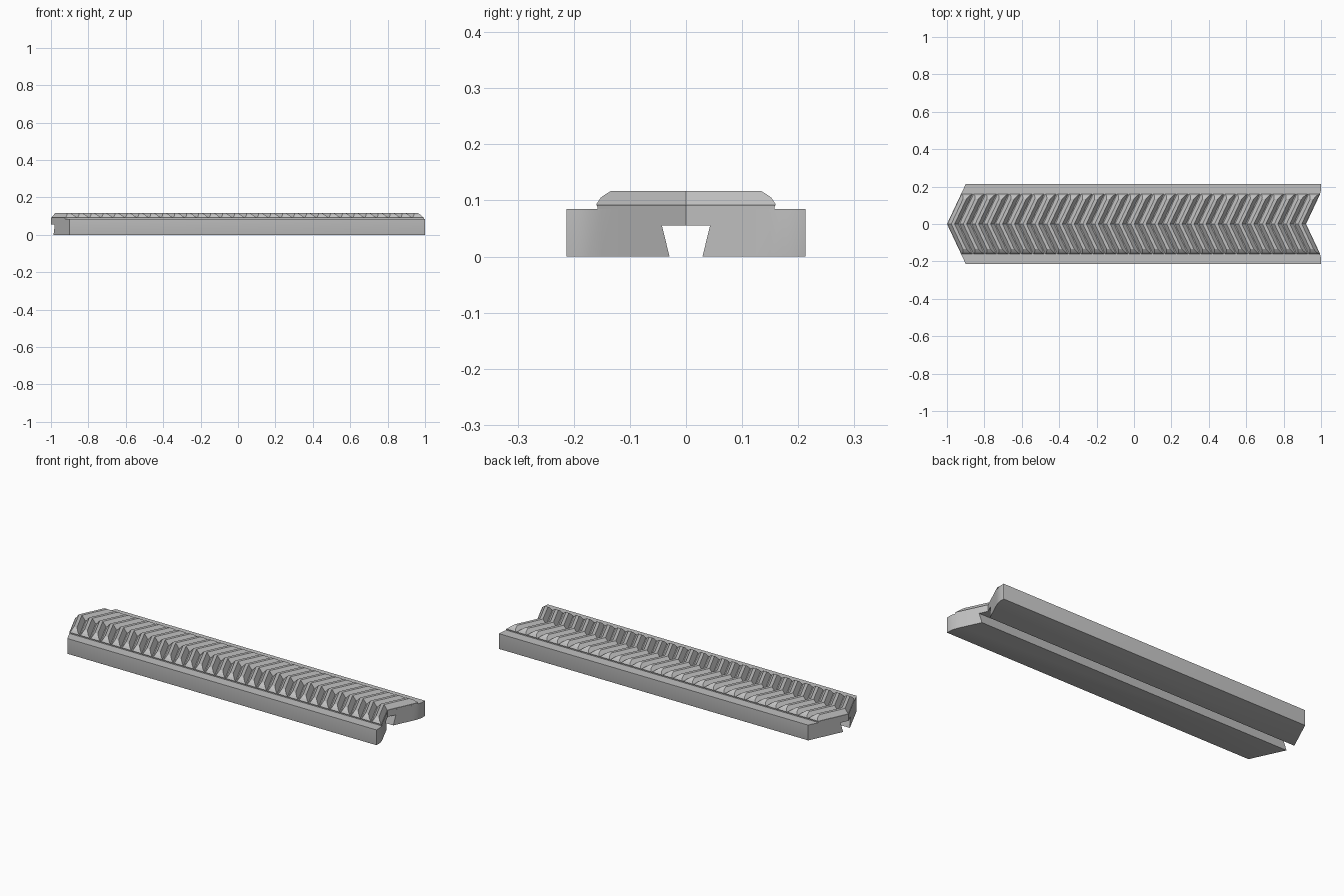
import bpy
import bmesh

cube = bpy.data.objects.get("Cube")
if cube:
    bpy.data.objects.remove(cube, do_unlink=True)

SLOPE = 0.47          # chevron sweep: x shift per unit of |y|
HALF_WIDTH = 0.213
BODY_TOP = 0.085
TEETH = 30
PITCH = 1.92 / TEETH

grey = bpy.data.materials.new("machined grey")
grey.use_nodes = True
colour = (0.53, 0.53, 0.53, 1)
grey.diffuse_color = colour
grey.node_tree.nodes["Principled BSDF"].inputs["Base Color"].default_value = colour


def finish(name, bm):
    bmesh.ops.recalc_face_normals(bm, faces=bm.faces)
    mesh = bpy.data.meshes.new(name)
    bm.to_mesh(mesh)
    bm.free()
    mesh.materials.append(grey)
    obj = bpy.data.objects.new(name, mesh)
    bpy.context.collection.objects.link(obj)
    return obj


def loft(rings):
    """Join matching closed rings of points into a capped solid."""
    bm = bmesh.new()
    loops = [[bm.verts.new(p) for p in ring] for ring in rings]
    count = len(loops[0])
    for a, b in zip(loops, loops[1:]):
        for i in range(count):
            j = (i + 1) % count
            bm.faces.new((a[i], a[j], b[j], b[i]))
    bm.faces.new(loops[0])
    bm.faces.new(loops[-1])
    return bm


def mirrored(half):
    """Complete a (y, z) half profile across y = 0."""
    return half + [(-y, z) for y, z in reversed(half)]


def bar_along_x(name, profile):
    return finish(name, loft([[(x, y, z) for y, z in profile] for x in (-1.1, 1.1)]))


def apply_boolean(obj, cutter, operation):
    mod = obj.modifiers.new(operation.title(), "BOOLEAN")
    mod.operation = operation
    mod.solver = "EXACT"
    mod.object = cutter
    cutter.hide_render = True
    graph = bpy.context.evaluated_depsgraph_get()
    mesh = bpy.data.meshes.new_from_object(obj.evaluated_get(graph))
    obj.modifiers.clear()
    obj.data = mesh
    bpy.data.objects.remove(cutter, do_unlink=True)


# Chevron body: pointed at one end, notched with soft shoulders at the other
side = [(0.979, 0.125), (0.99, 0.15), (0.998, 0.172), (1, 0.19),
        (1, HALF_WIDTH), (-1 + SLOPE * HALF_WIDTH, HALF_WIDTH)]
outline = [(0.92, 0)] + side + [(-1, 0)] + [(x, -y) for x, y in reversed(side)]
bm = loft([[(x, y, z) for x, y in outline] for z in (0, BODY_TOP)])


def is_rounded(edge):
    a, b = (v.co for v in edge.verts)
    bottom = max(a.z, b.z) < 0.001 and min(abs(a.y), abs(b.y)) > 0.12 and a.y * b.y > 0
    corner = abs(a.z - b.z) > 0.05 and a.x > 0.99 and abs(a.y) > 0.2
    return bottom or corner


bmesh.ops.bevel(bm, geom=[e for e in bm.edges if is_rounded(e)], offset=0.015,
                segments=3, profile=0.5, affect="EDGES", clamp_overlap=True)
body = finish("rail_body", bm)

# Dovetail slot along the underside
slot = bar_along_x("slot_cutter", mirrored([(0.0268, -0.01), (0.043, 0.055)]))
apply_boolean(body, slot, "DIFFERENCE")

# Herringbone rack: a trapezoid tooth profile swept along the chevron
teeth = [(-1, 0.092)]
for i in range(TEETH):
    start = -1 + i * PITCH
    teeth += [(start + 0.003, 0.092), (start + 0.023, 0.117),
              (start + PITCH - 0.023, 0.117), (start + PITCH - 0.003, 0.092)]
teeth += [(0.92, 0.092), (0.92, BODY_TOP), (-1, BODY_TOP)]
rack = finish("herringbone_rack", loft(
    [[(x + SLOPE * abs(y), y, z) for x, z in teeth] for y in (-0.2, 0, 0.2)]))

# Trim the tooth ends to a rounded shoulder
shoulder = bar_along_x("shoulder_trim", mirrored(
    [(0.158, 0.05), (0.158, 0.089), (0.16, 0.093), (0.152, 0.105),
     (0.142, 0.112), (0.128, 0.12)]))
apply_boolean(rack, shoulder, "INTERSECT")

# Smooth the rounded body edges only
for obj in bpy.context.selected_objects:
    obj.select_set(False)
body.select_set(True)
bpy.context.view_layer.objects.active = body
bpy.ops.object.shade_smooth_by_angle(angle=0.55)
